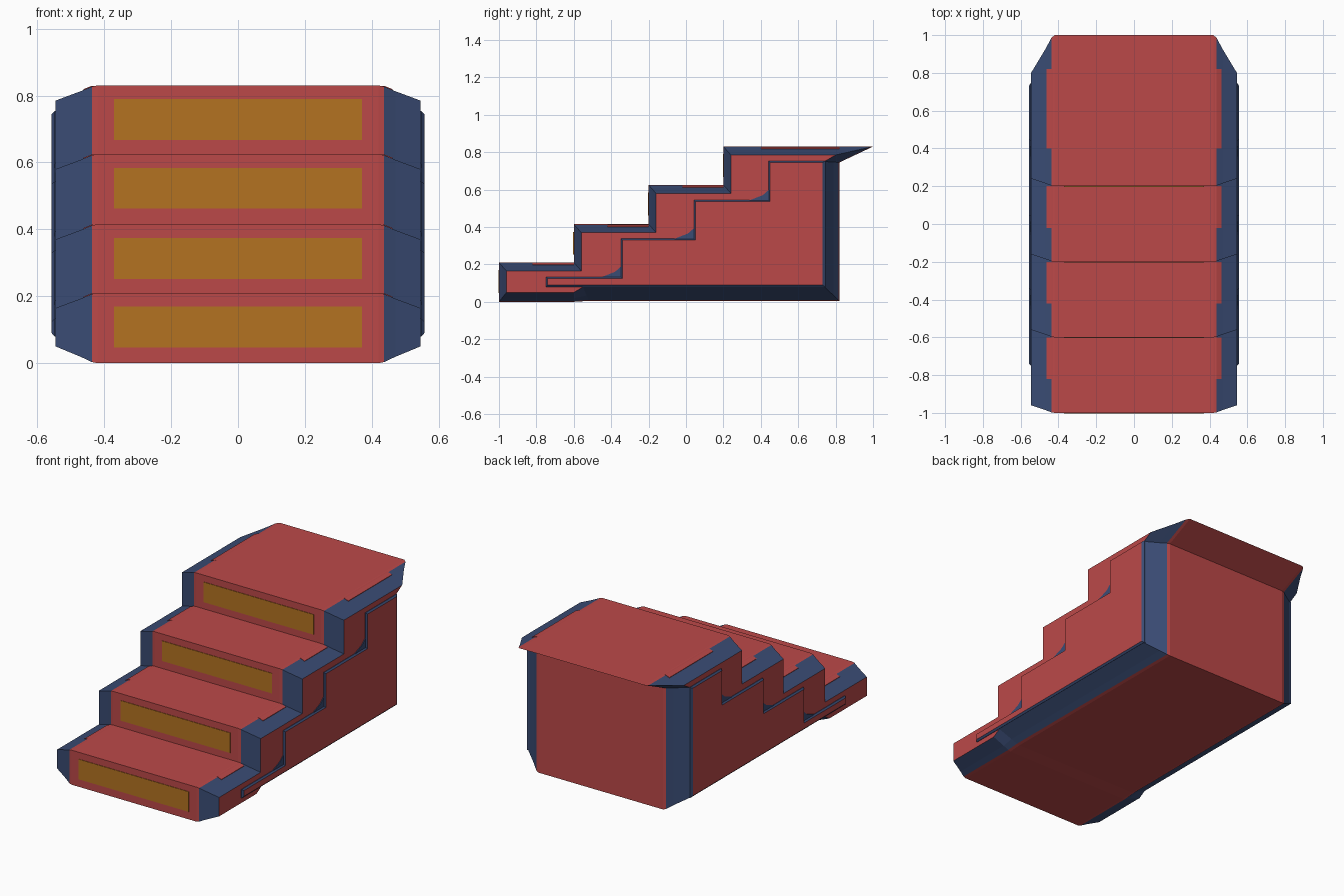
import bpy, bmesh

cube = bpy.data.objects.get("Cube")
if cube:
    bpy.data.objects.remove(cube)


def material(name, rgb):
    m = bpy.data.materials.new(name)
    m.use_nodes = True
    m.diffuse_color = (*rgb, 1)
    m.node_tree.nodes["Principled BSDF"].inputs["Base Color"].default_value = (*rgb, 1)
    return m


RED = material("brick red", (0.50, 0.066, 0.066))
BLUE = material("slate blue", (0.042, 0.072, 0.175))
GOLD = material("ochre", (0.456, 0.171, 0.015))


def loft(name, rings, mats, pick):
    """Skin equal-length rings; pick(i) gives the slot of band i, caps use slot 0."""
    bm = bmesh.new()
    rows = [[bm.verts.new(p) for p in ring] for ring in rings]
    n = len(rows[0])
    for i in range(len(rows) - 1):
        for j in range(n):
            k = (j + 1) % n
            f = bm.faces.new((rows[i][j], rows[i][k], rows[i + 1][k], rows[i + 1][j]))
            f.material_index = pick(i)
    bm.faces.new(rows[0])
    bm.faces.new(rows[-1])
    bmesh.ops.recalc_face_normals(bm, faces=bm.faces)
    mesh = bpy.data.meshes.new(name)
    bm.to_mesh(mesh)
    bm.free()
    for m in mats:
        mesh.materials.append(m)
    ob = bpy.data.objects.new(name, mesh)
    bpy.context.collection.objects.link(ob)
    return ob


def stairs(ys, zs, shift=0.0, drop=0.0, base=0.0):
    """Side-on outline of the risers and treads, front to back."""
    pts, low = [], base
    for y, z in zip(ys, zs):
        pts += [(y + shift, low), (y + shift, z - drop)]
        low = z - drop
    return pts


# Stair body: full outline in the middle, shrinking to chamfered flanks
RISERS = [-1.0, -0.6, -0.2, 0.2]
TREADS = [0.21, 0.415, 0.625, 0.83]
full = stairs(RISERS, TREADS) + [
    (1.0, 0.83), (0.82, 0.745), (0.82, 0.005), (-0.52, 0.005), (-0.6, 0.0)]
flank = stairs(RISERS, TREADS, 0.04, 0.045, 0.05) + [
    (0.8, 0.785), (0.74, 0.75), (0.74, 0.08), (-0.55, 0.08), (-0.6, 0.05)]

half = [(0.42, 0.0), (0.437, 0.07), (0.47, 0.38), (0.545, 1.0)]
sections = [(-x, t) for x, t in reversed(half)] + half
body = [[(x, a[0] + (b[0] - a[0]) * t, a[1] + (b[1] - a[1]) * t)
         for a, b in zip(full, flank)] for x, t in sections]
loft("stair_body", body, [RED, BLUE], lambda i: 1 if i in (0, 1, 5, 6) else 0)

# Stepped side panels with a blue bevelled rim
PANEL_Y = [-0.74, -0.34, 0.05, 0.45]
PANEL_Z = [0.125, 0.33, 0.535, 0.745]
face = stairs(PANEL_Y, PANEL_Z, base=0.09) + [(0.73, 0.745), (0.73, 0.09)]
rim = stairs(PANEL_Y, PANEL_Z, -0.008, -0.008, 0.08) + [(0.745, 0.753), (0.745, 0.08)]
SIDES = (("left", 1), ("right", -1))

for side, s in SIDES:
    rings = [[(s * 0.538, y, z) for y, z in rim],
             [(s * 0.548, y, z) for y, z in rim],
             [(s * 0.557, y, z) for y, z in face]]
    loft(f"{side}_side_panel", rings, [RED, BLUE], lambda i: 1)

    # Blue gussets in the inner corners of the panel steps
    for n, (y, z) in enumerate(zip(PANEL_Y[1:], PANEL_Z)):
        tri = [(y - 0.13, z), (y, z), (y, z + 0.07), (y - 0.04, z + 0.035)]
        loft(f"{side}_gusset_{n + 1}",
             [[(s * x, a, b) for a, b in tri] for x in (0.541, 0.549)],
             [BLUE], lambda i: 0)

    # Red lips where the treads overlap the chamfers
    lip = [(0.42, -0.002), (0.437, -0.001), (0.462, -0.011), (0.462, -0.02), (0.42, -0.02)]
    spans = [(-0.82, -0.6), (-0.42, -0.2), (-0.02, 0.2), (0.4, 0.82)]
    for n, (span, z) in enumerate(zip(spans, TREADS)):
        loft(f"{side}_tread_lip_{n + 1}",
             [[(s * x, y, z + dz) for x, dz in lip] for y in span],
             [RED], lambda i: 0)

# Ochre plates on the risers
for n, (y, z) in enumerate(zip(RISERS, TREADS)):
    rect = [(-0.37, z - 0.163), (0.37, z - 0.163), (0.37, z - 0.041), (-0.37, z - 0.041)]
    loft(f"riser_plate_{n + 1}",
         [[(x, yy, h) for x, h in rect] for yy in (y - 0.003, y + 0.003)],
         [GOLD], lambda i: 0)
